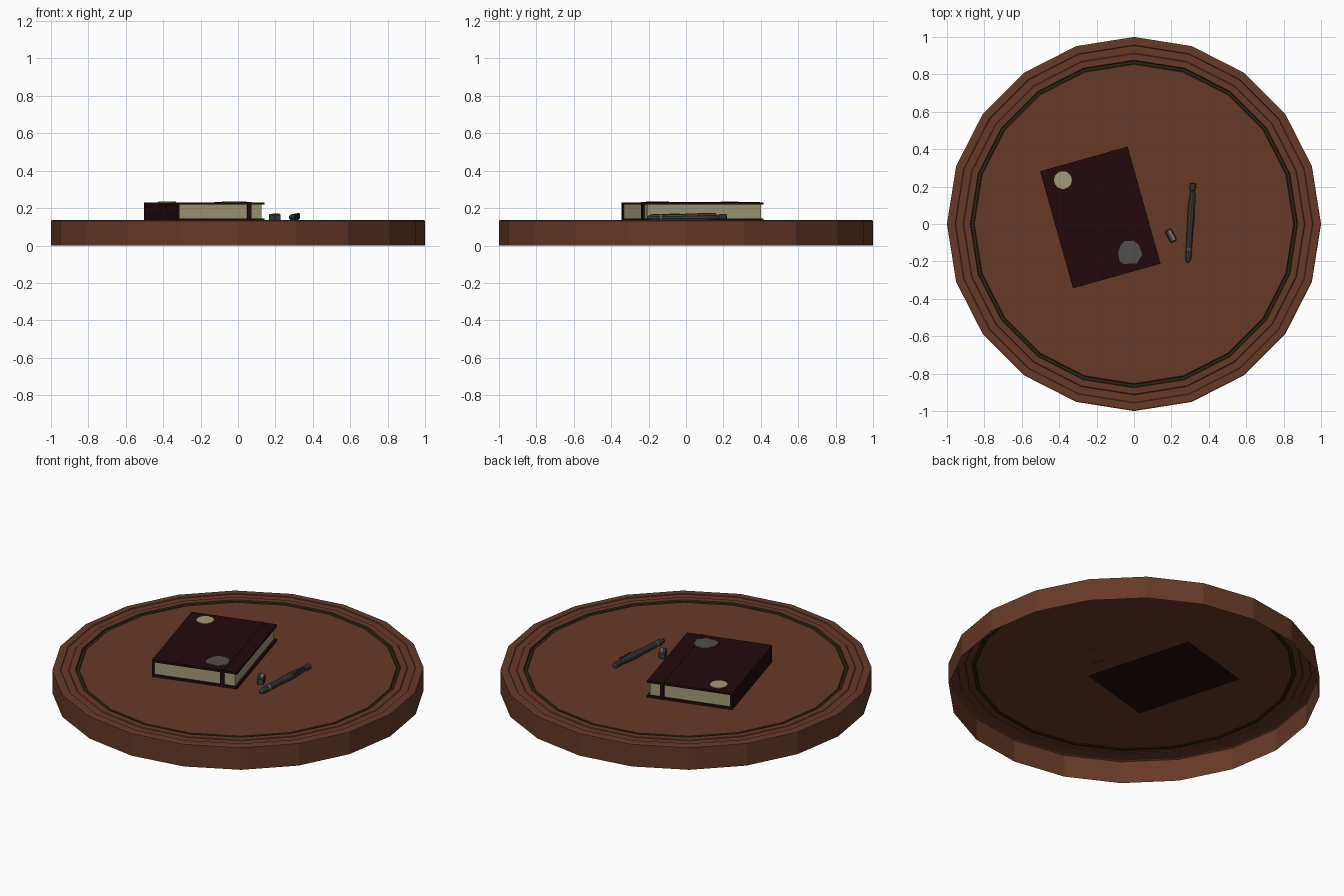
import bpy, bmesh, math
from mathutils import Matrix, Vector

cube = bpy.data.objects.get("Cube")
if cube:
    bpy.data.objects.remove(cube, do_unlink=True)


def material(name, rgb):
    m = bpy.data.materials.new(name)
    m.use_nodes = True
    m.diffuse_color = (*rgb, 1)
    node = m.node_tree.nodes["Principled BSDF"]
    node.inputs["Base Color"].default_value = (*rgb, 1)
    node.inputs["Roughness"].default_value = 0.8
    return m


WOOD = material("brown wood", (0.135, 0.042, 0.02))
GROOVE = material("dark olive groove", (0.03, 0.018, 0.005))
LEATHER = material("dark red leather", (0.016, 0.003, 0.004))
PAPER = material("cream paper", (0.36, 0.33, 0.18))
GREY = material("grey label", (0.085, 0.078, 0.075))
METAL = material("dark metal", (0.05, 0.05, 0.046))
STEEL = material("light steel", (0.2, 0.19, 0.17))


def finish(name, bm, mats, matrix=Matrix()):
    mesh = bpy.data.meshes.new(name)
    bm.to_mesh(mesh)
    bm.free()
    for m in mats:
        mesh.materials.append(m)
    obj = bpy.data.objects.new(name, mesh)
    obj.matrix_world = matrix
    bpy.context.collection.objects.link(obj)
    return obj


def lathe(name, profile, sides, mats, matrix=Matrix(), rule=None, start=0):
    """Revolve (radius, height) points; zero radius closes to a point."""
    bm = bmesh.new()
    rings = []
    for r, z in profile:
        if r == 0:
            rings.append([bm.verts.new((0, 0, z))] * sides)
        else:
            angles = [start + math.tau * i / sides for i in range(sides)]
            rings.append([bm.verts.new((r * math.cos(a), r * math.sin(a), z)) for a in angles])
    for k, (a, b) in enumerate(zip(rings, rings[1:])):
        for i in range(sides):
            j = (i + 1) % sides
            corners = list(dict.fromkeys((a[i], a[j], b[j], b[i])))
            face = bm.faces.new(corners)
            if rule:
                face.material_index = rule(k)
    return finish(name, bm, mats, matrix)


def box(name, lo, hi, mat, matrix=Matrix(), round_edge=0):
    bm = bmesh.new()
    lo, hi = Vector(lo), Vector(hi)
    bmesh.ops.create_cube(bm, size=1)
    for v in bm.verts:
        v.co = Vector((a + (b - a) * (c + 0.5) for a, b, c in zip(lo, hi, v.co)))
    if round_edge:
        bmesh.ops.bevel(bm, geom=bm.edges[:], offset=round_edge, segments=1, affect='EDGES')
    return finish(name, bm, [mat], matrix)


def plate(name, outline, thickness, mat, matrix):
    bm = bmesh.new()
    face = bm.faces.new([bm.verts.new((x, y, 0)) for x, y in outline])
    out = bmesh.ops.extrude_face_region(bm, geom=[face])
    for v in out["geom"]:
        if isinstance(v, bmesh.types.BMVert):
            v.co.z += thickness
    bmesh.ops.recalc_face_normals(bm, faces=bm.faces[:])
    return finish(name, bm, [mat], matrix)


# Round tray top: open underneath, stepped rim and a dark groove
tray = [(1, 0), (1, 0.132), (0.993, 0.136), (0.957, 0.136), (0.954, 0.132), (0.914, 0.132),
        (0.91, 0.136), (0.876, 0.136), (0.872, 0.128), (0.858, 0.128), (0.853, 0.132), (0, 0.132)]
lathe("tray_top", tray, 20, [WOOD, GROOVE], rule=lambda k: int(k in (7, 8, 9)))

# Notebook, built in its own turned frame
book = Matrix.Translation((-0.18, 0.035, 0)) @ Matrix.Rotation(math.radians(15.7), 4, 'Z')
W, L = 0.243, 0.325
box("back_cover", (-W, -L, 0.13), (W, L, 0.145), LEATHER, book)
box("front_cover", (-W, -L, 0.218), (W, L, 0.231), LEATHER, book)
box("book_spine", (-W, -L, 0.13), (-W + 0.013, L, 0.231), LEATHER, book)
box("page_block", (-W + 0.01, -L + 0.009, 0.143), (W - 0.014, L - 0.009, 0.22), PAPER, book)
box("elastic_band", (0.148, -L - 0.002, 0.129), (0.17, L + 0.002, 0.233), LEATHER, book)

# Labels on the front cover
disc = [(0.048 * math.cos(math.tau * i / 14), 0.048 * math.sin(math.tau * i / 14)) for i in range(14)]
plate("round_label", disc, 0.004, PAPER, Matrix.Translation((-0.38, 0.235, 0.23)))
blob = [(-0.065, 0.0), (-0.058, -0.045), (-0.035, -0.062), (0.035, -0.058), (0.065, -0.01),
        (0.045, 0.042), (0.02, 0.06), (-0.03, 0.06), (-0.052, 0.04)]
plate("grey_label", blob, 0.005, GREY, Matrix.Translation((-0.02, -0.152, 0.23)))

# Pen lying beside the notebook
tip, end = Vector((0.288, -0.208, 0.15)), Vector((0.316, 0.218, 0.152))
axis = end - tip
pen = Matrix.Translation(tip) @ axis.to_track_quat('Z', 'X').to_matrix().to_4x4()
body = [(0, 0), (0.006, 0.002), (0.014, 0.015), (0.018, 0.035), (0.018, 0.065), (0.014, 0.07),
        (0.017, 0.078), (0.018, 0.2), (0.02, 0.21), (0.02, 0.3), (0.015, 0.36),
        (0.012, 0.385), (0.017, 0.39), (0.017, 0.425), (0, 0.428)]
lathe("pen", body, 10, [METAL, STEEL], pen, rule=lambda k: int(k in (4, 5)))
clip = Matrix.Translation(tip) @ Matrix.Rotation(math.atan2(-axis.x, axis.y), 4, 'Z')
box("pen_clip", (0.008, 0.27, 0.008), (0.019, 0.37, 0.023), METAL, clip, 0.003)

# Small sharpener with a steel blade
small = Matrix.Translation((0.197, -0.063, 0)) @ Matrix.Rotation(math.radians(-62), 4, 'Z')
box("sharpener_body", (-0.036, -0.019, 0.13), (0.036, 0.019, 0.168), METAL, small, 0.005)
box("sharpener_blade", (-0.028, 0.0, 0.166), (0.028, 0.014, 0.171), STEEL, small)
